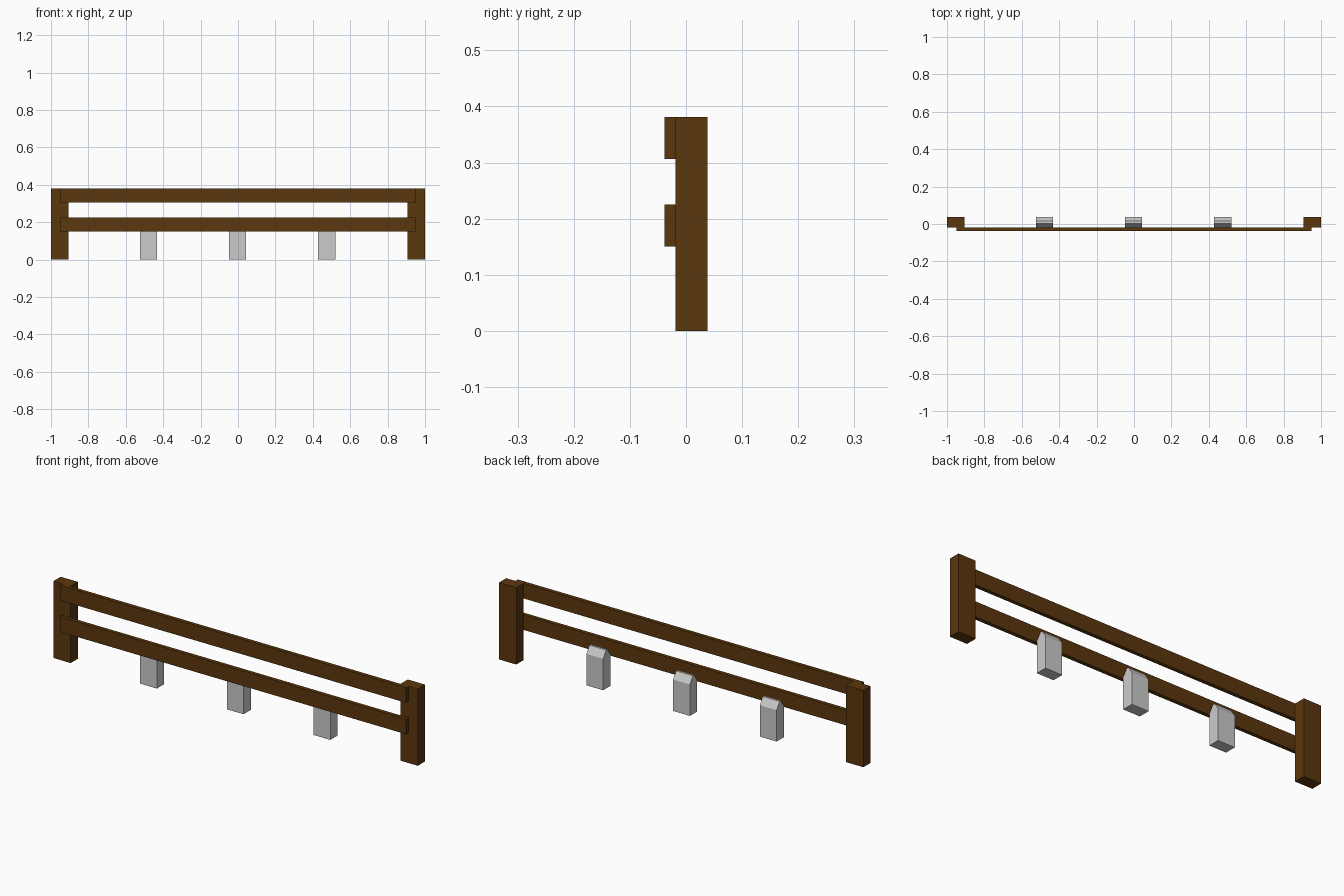
import bpy, bmesh

if "Cube" in bpy.data.objects:
    bpy.data.objects.remove(bpy.data.objects["Cube"])


def material(name, color):
    m = bpy.data.materials.new(name)
    m.diffuse_color = color
    m.use_nodes = True
    m.node_tree.nodes["Principled BSDF"].inputs["Base Color"].default_value = m.diffuse_color
    return m


wood = material("brown_wood", (0.105, 0.038, 0.004, 1))


def extrude_x(name, x0, x1, profile, mat=None):
    """Extrude a closed (y, z) profile along x."""
    bm = bmesh.new()
    face = bm.faces.new([bm.verts.new((x0, y, z)) for y, z in profile])
    moved = bmesh.ops.extrude_face_region(bm, geom=[face], use_keep_orig=True)["geom"]
    bmesh.ops.translate(bm, vec=(x1 - x0, 0, 0),
                        verts=[v for v in moved if isinstance(v, bmesh.types.BMVert)])
    bmesh.ops.recalc_face_normals(bm, faces=bm.faces)
    me = bpy.data.meshes.new(name)
    bm.to_mesh(me)
    bm.free()
    if mat:
        me.materials.append(mat)
    ob = bpy.data.objects.new(name, me)
    bpy.context.collection.objects.link(ob)
    return ob


def rect(y0, y1, z0, z1):
    return [(y0, z0), (y1, z0), (y1, z1), (y0, z1)]


FRONT, MID, BACK, TOP = -0.038, -0.019, 0.038, 0.381

# End posts
extrude_x("left_post", -1.0, -0.905, rect(MID, BACK, 0, TOP), wood)
extrude_x("right_post", 0.905, 1.0, rect(MID, BACK, 0, TOP), wood)

# Horizontal rails on the front of the posts
for name, z in (("lower_rail", 0.15), ("upper_rail", 0.306)):
    extrude_x(name, -0.95, 0.95, rect(FRONT, MID, z, z + 0.075), wood)

# Short grey stone supports with ridged tops
stone = [(MID, 0), (BACK, 0), (BACK, 0.156), (0.015, 0.19), (0.004, 0.19), (MID, 0.156)]
for i, x in enumerate((-0.478, -0.002, 0.474)):
    extrude_x(f"stone_support_{i + 1}", x - 0.046, x + 0.046, stone)
